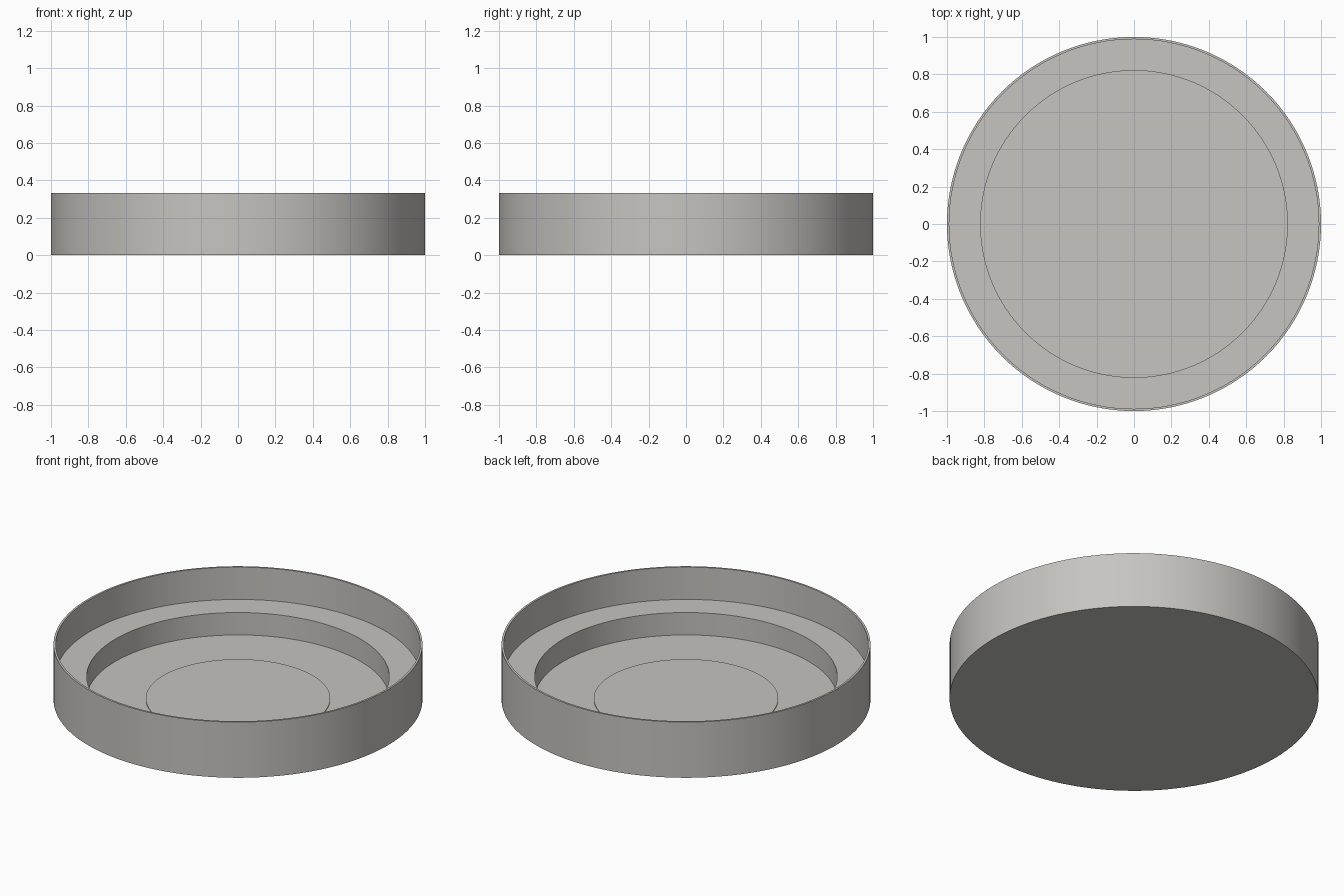
import bpy, bmesh, math

if "Cube" in bpy.data.objects:
    bpy.data.objects.remove(bpy.data.objects["Cube"], do_unlink=True)

SEGMENTS = 128

# Warm grey material shared by all parts
grey = bpy.data.materials.new("warm_grey")
grey.use_nodes = True
colour = (0.57, 0.555, 0.53, 1.0)
grey.diffuse_color = colour
grey.node_tree.nodes["Principled BSDF"].inputs["Base Color"].default_value = colour


def lathe(name, profile):
    """Revolve (radius, height) points; radius 0 ends close to a disc."""
    bm = bmesh.new()
    rings = []
    for r, z in profile:
        rings.append([bm.verts.new((r * math.cos(a), r * math.sin(a), z))
                      for a in (2 * math.pi * i / SEGMENTS for i in range(SEGMENTS))])
    for low, high in zip(rings, rings[1:]):
        for i in range(SEGMENTS):
            j = (i + 1) % SEGMENTS
            bm.faces.new((low[i], low[j], high[j], high[i]))
    # Flat caps on the first and last rings
    bm.faces.new(rings[0][::-1])
    bm.faces.new(rings[-1])
    bmesh.ops.recalc_face_normals(bm, faces=bm.faces[:])
    mesh = bpy.data.meshes.new(name)
    bm.to_mesh(mesh)
    bm.free()
    mesh.materials.append(grey)
    obj = bpy.data.objects.new(name, mesh)
    bpy.context.collection.objects.link(obj)
    bpy.ops.object.select_all(action="DESELECT")
    obj.select_set(True)
    bpy.context.view_layer.objects.active = obj
    bpy.ops.object.shade_smooth_by_angle(angle=math.radians(30))
    return obj


# Round tray: outer wall, thin rim, inner wall, wide ledge, recess wall, floor
lathe("tray_body", [
    (1.0, 0.0), (1.0, 0.333), (0.988, 0.333),
    (0.988, 0.14), (0.82, 0.14), (0.82, 0.006),
])

# Thin raised disc in the middle of the floor
lathe("centre_disc", [(0.5, 0.004), (0.5, 0.010)])
